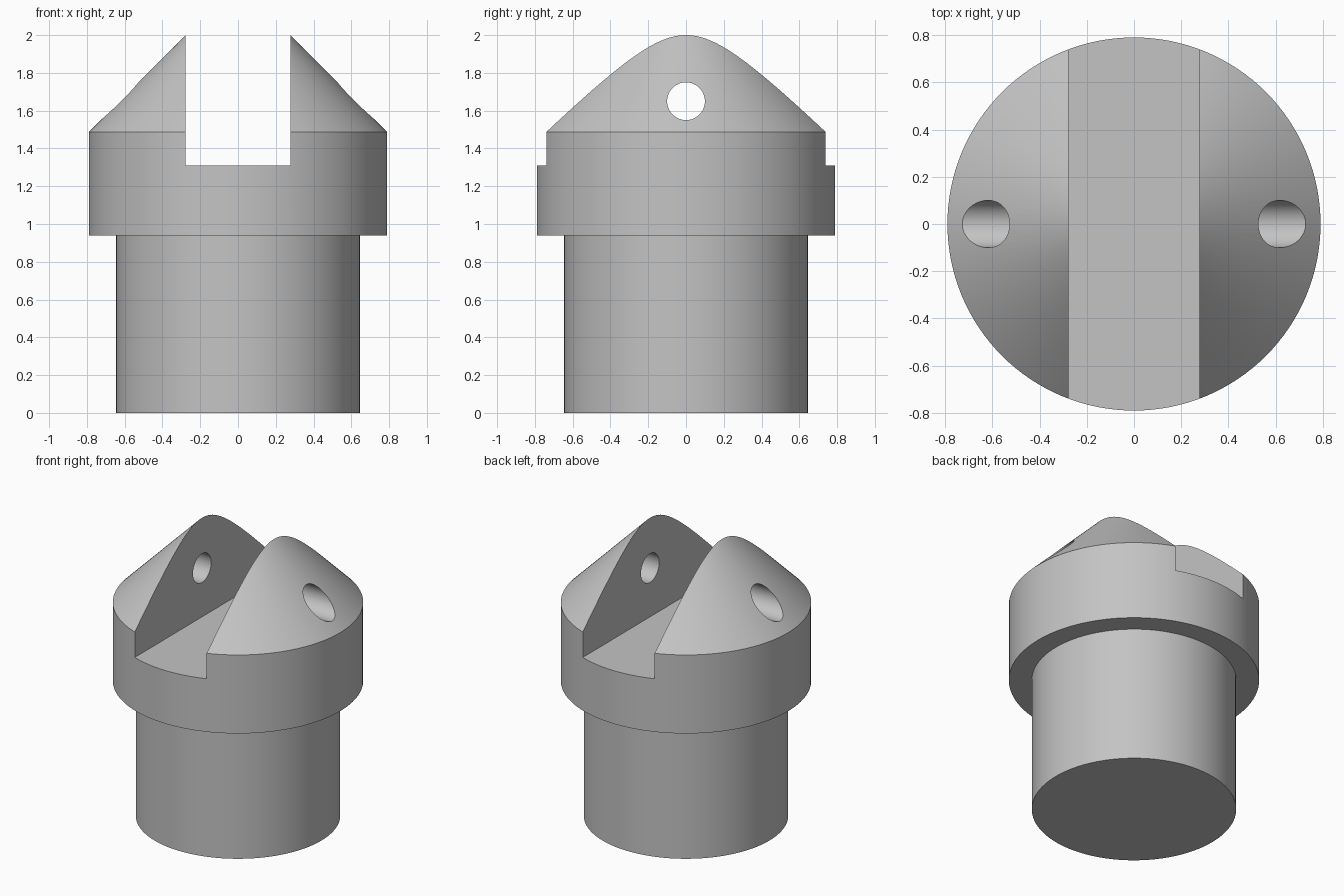
import bpy, bmesh, math
from mathutils import Matrix

cube = bpy.data.objects.get("Cube")
if cube:
    bpy.data.objects.remove(cube, do_unlink=True)

SEGMENTS = 128
SLOT_HALF, SLOT_FLOOR = 0.277, 1.31
STEM_R, HEAD_R = 0.645, 0.79
HEAD_BOTTOM, CONE_BASE = 0.94, 1.487
APEX = CONE_BASE + HEAD_R          # 45 degree cone
PIN_R, PIN_Z = 0.1, 1.65

grey = bpy.data.materials.new("plain grey")
grey.use_nodes = True
grey.diffuse_color = (0.55, 0.55, 0.55, 1)
grey.node_tree.nodes["Principled BSDF"].inputs["Base Color"].default_value = (0.55, 0.55, 0.55, 1)


def add_object(name, bm):
    bmesh.ops.recalc_face_normals(bm, faces=bm.faces)
    mesh = bpy.data.meshes.new(name)
    bm.to_mesh(mesh)
    bm.free()
    mesh.materials.append(grey)
    obj = bpy.data.objects.new(name, mesh)
    bpy.context.collection.objects.link(obj)
    return obj


# Stepped body with a conical top, as one closed lathed solid
bm = bmesh.new()
profile = [(STEM_R, 0), (STEM_R, HEAD_BOTTOM), (HEAD_R, HEAD_BOTTOM), (HEAD_R, CONE_BASE)]
rings = []
for r, z in profile:
    rings.append(bmesh.ops.create_circle(bm, segments=SEGMENTS, radius=r,
                 matrix=Matrix.Translation((0, 0, z)))["verts"])
for low, high in zip(rings, rings[1:]):
    for i in range(SEGMENTS):
        j = (i + 1) % SEGMENTS
        bm.faces.new((low[i], low[j], high[j], high[i]))
bm.faces.new(rings[0])
tip = bm.verts.new((0, 0, APEX))
for i in range(SEGMENTS):
    bm.faces.new((rings[-1][i], rings[-1][(i + 1) % SEGMENTS], tip))
body = add_object("clevis_body", bm)

# Slot cutter running front to back
bm = bmesh.new()
bmesh.ops.create_cube(bm, size=1, matrix=Matrix.Translation((0, 0, SLOT_FLOOR + 1))
                      @ Matrix.Diagonal((2 * SLOT_HALF, 3, 2, 1)))
slot = add_object("slot_cutter", bm)

# Pin hole cutter running left to right
bm = bmesh.new()
bmesh.ops.create_cone(bm, cap_ends=True, segments=64, radius1=PIN_R, radius2=PIN_R, depth=3,
                      matrix=Matrix.Translation((0, 0, PIN_Z)) @ Matrix.Rotation(math.pi / 2, 4, "Y"))
pin = add_object("pin_hole_cutter", bm)

bpy.ops.object.select_all(action="DESELECT")
bpy.context.view_layer.objects.active = body
body.select_set(True)
for cutter in (slot, pin):
    mod = body.modifiers.new(cutter.name, "BOOLEAN")
    mod.operation = "DIFFERENCE"
    mod.solver = "EXACT"
    mod.object = cutter
    bpy.ops.object.modifier_apply(modifier=mod.name)
    bpy.data.objects.remove(cutter, do_unlink=True)

bpy.ops.object.shade_smooth_by_angle(angle=math.radians(30))
